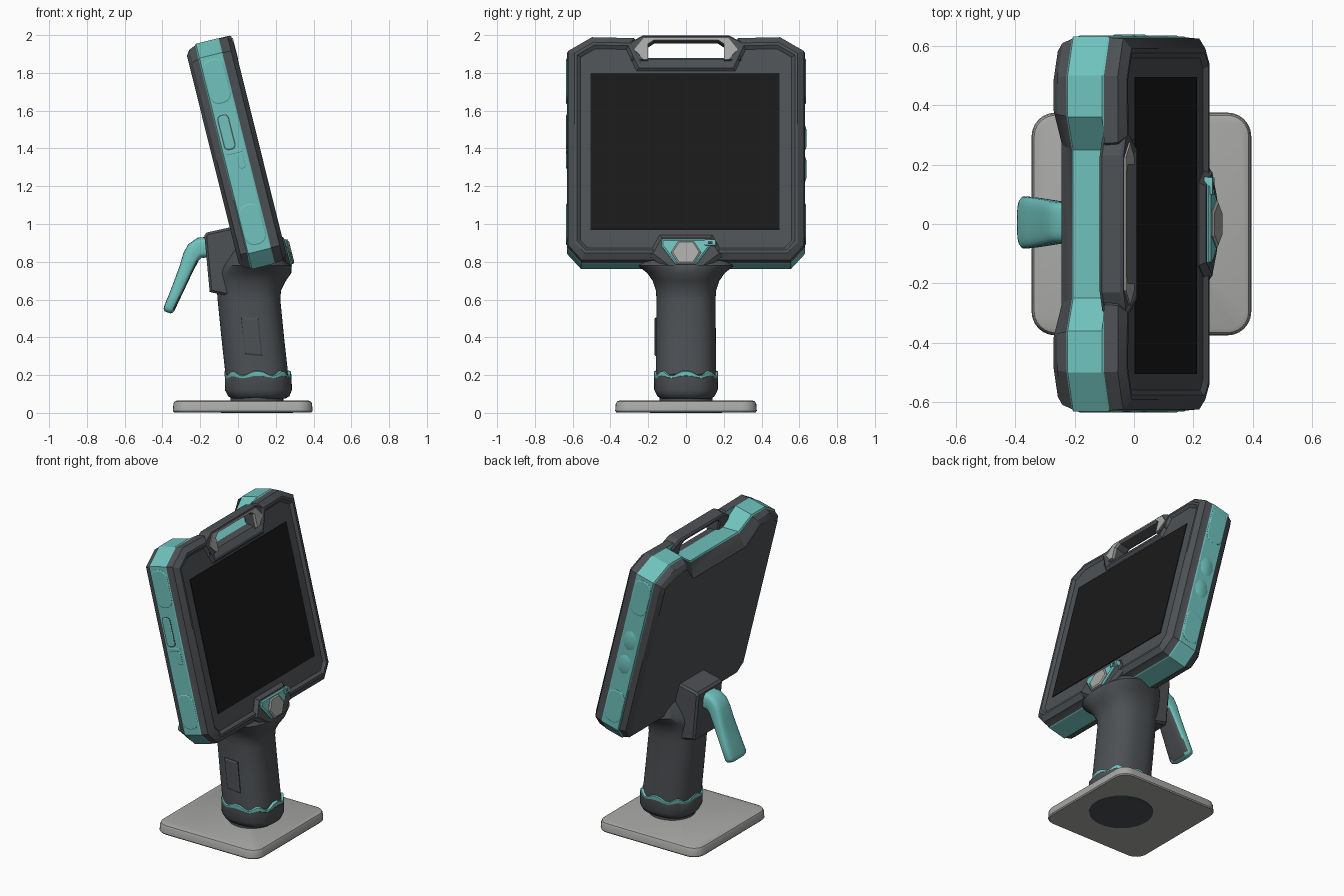
import bpy, bmesh, math
from mathutils import Matrix, Vector

if "Cube" in bpy.data.objects:
    bpy.data.objects.remove(bpy.data.objects["Cube"])


def material(name, rgb):
    m = bpy.data.materials.new(name)
    m.diffuse_color = (*rgb, 1)
    m.use_nodes = True
    m.node_tree.nodes["Principled BSDF"].inputs["Base Color"].default_value = m.diffuse_color
    return m


DARK = material("dark_grey", (0.075, 0.082, 0.089))
TEAL = material("teal", (0.16, 0.54, 0.51))
SILVER = material("light_grey", (0.39, 0.39, 0.38))
BLACK = material("screen_black", (0.010, 0.010, 0.010))

# Frames: tablet (across, up, out of screen), its two sides, and the x-z plane
A = math.radians(14)
Y = Vector((0, 1, 0))
U = Vector((-math.sin(A), 0, math.cos(A)))
W = Vector((math.cos(A), 0, math.sin(A)))


def frame(a, b, c):
    return Matrix((a, b, c)).transposed()


TABLET = frame(Y, U, W)
SIDE = {s: frame(-s * W, U, s * Y) for s in (-1, 1)}
FRONT = frame(Vector((1, 0, 0)), Vector((0, 0, 1)), -Y)
FLAT = Matrix.Identity(3)


def loft(name, rings, mats, bands=None, rule=None, angle=30):
    """Skin a list of equal-length rings; bands gives material per strip."""
    bm = bmesh.new()
    vr = [[bm.verts.new(p) for p in r] for r in rings]
    n = len(vr[0])
    for k in range(len(vr) - 1):
        for i in range(n):
            j = (i + 1) % n
            f = bm.faces.new((vr[k][i], vr[k][j], vr[k + 1][j], vr[k + 1][i]))
            f.material_index = bands[k] if bands else 0
    bm.faces.new(vr[0][::-1])
    bm.faces.new(vr[-1])
    bmesh.ops.recalc_face_normals(bm, faces=bm.faces[:])
    if rule:
        for f in bm.faces:
            f.material_index = rule(f)
    me = bpy.data.meshes.new(name)
    bm.to_mesh(me)
    bm.free()
    ob = bpy.data.objects.new(name, me)
    bpy.context.collection.objects.link(ob)
    for m in mats:
        me.materials.append(m)
    bpy.ops.object.select_all(action='DESELECT')
    ob.select_set(True)
    bpy.context.view_layer.objects.active = ob
    bpy.ops.object.shade_smooth_by_angle(angle=math.radians(angle))
    return ob


def inset(poly, d):
    """Mitred inset of a counter-clockwise outline."""
    out = []
    for i, p in enumerate(poly):
        p, a, b = Vector(p), Vector(poly[i - 1]), Vector(poly[(i + 1) % len(poly)])
        e, f = (p - a).normalized(), (b - p).normalized()
        n1, n2 = Vector((-e.y, e.x)), Vector((-f.y, f.x))
        out.append(p + (n1 + n2) * (d / (1 + n1.dot(n2))))
    return out


def prism(name, poly, sections, mats, fr=TABLET, bands=None, angle=25):
    """Stack insets (height, inset) of an outline, or of an outline per height."""
    rings = [[fr @ Vector((p.x, p.y, c)) for p in inset(poly(c) if callable(poly) else poly, d)]
             for c, d in sections]
    return loft(name, rings, mats, bands, angle=angle)


def mirror(half):
    return half + [(-x, y) for x, y in reversed(half)]


def round_rect(cx, cy, hx, hy, r, n=6):
    pts = []
    for q, (sx, sy) in enumerate(((1, 1), (-1, 1), (-1, -1), (1, -1))):
        for k in range(n + 1):
            t = math.pi / 2 * (q + k / n)
            pts.append((cx + sx * (hx - r) + r * math.cos(t), cy + sy * (hy - r) + r * math.sin(t)))
    return pts


def oval(n, cx, cy, rx, ry):
    return [(cx + rx * math.cos(2 * math.pi * k / n), cy + ry * math.sin(2 * math.pi * k / n)) for k in range(n)]


def squircle(t, e=0.8):
    c, s = math.cos(t), math.sin(t)
    return math.copysign(abs(c) ** e, c), math.copysign(abs(s) ** e, s)


# Stand: base plate with a round foot below it
prism("base_plate", round_rect(0.025, 0, 0.37, 0.375, 0.08),
      [(0.003, 0.006), (0.01, 0), (0.048, 0.003), (0.06, 0.009), (0.065, 0.022)], [SILVER], FLAT, angle=40)
prism("base_foot", oval(40, 0.1, 0, 0.19, 0.19), [(0, 0), (0.006, 0)], [DARK], FLAT)
prism("grip_foot", oval(40, 0.1, 0, 0.14, 0.14), [(0.06, 0), (0.085, 0)], [DARK], FLAT)


# Grip: stacked rounded sections (z, centre x, radius x, radius y, wave)
def stack(name, rows, mat, n=64):
    rings = []
    for z, cx, rx, ry, wave in rows:
        ring = []
        for k in range(n):
            t = 2 * math.pi * k / n
            c, s = squircle(t)
            ring.append((cx + rx * c, ry * s, z + wave * math.cos(8 * t)))
        rings.append(ring)
    return loft(name, rings, [mat], angle=40)


stack("grip", [(0.2, 0.1, 0.166, 0.16, 0), (0.4, 0.078, 0.166, 0.158, 0), (0.6, 0.058, 0.166, 0.156, 0),
               (0.65, 0.058, 0.17, 0.16, 0), (0.7, 0.07, 0.184, 0.177, 0), (0.74, 0.085, 0.197, 0.205, 0),
               (0.78, 0.1, 0.185, 0.255, 0), (0.86, 0.1, 0.13, 0.24, 0)], DARK)
stack("grip_cup", [(0.075, 0.11, 0.14, 0.13, 0), (0.088, 0.11, 0.162, 0.152, 0), (0.12, 0.108, 0.177, 0.168, 0),
                   (0.19, 0.107, 0.177, 0.17, 0.006), (0.205, 0.106, 0.165, 0.158, 0.006)], DARK)
stack("grip_scallop_band", [(0.16, 0.106, 0.165, 0.16, 0), (0.19, 0.106, 0.177, 0.17, 0.006),
                            (0.207, 0.104, 0.176, 0.17, 0.013), (0.212, 0.102, 0.16, 0.155, 0.013)], TEAL)
prism("grip_side_panel", [(0.035, 0.31), (0.13, 0.3), (0.11, 0.5), (0.015, 0.505)],
      [(0.12, 0), (0.162, 0), (0.167, 0.008)], [DARK], FRONT)

# Hinge block behind the tablet
prism("hinge_block", [(-0.15, 0.64), (0.04, 0.6), (0.09, 0.9), (-0.03, 0.985), (-0.165, 0.955), (-0.178, 0.94)],
      [(-0.13, 0.012), (-0.118, 0), (0.118, 0), (0.13, 0.012)], [DARK], FRONT)

# Lever: swept rounded section (x, z, half thickness, half width), dark inner face
path = [(-0.15, 0.878, 0.055, 0.065), (-0.2, 0.874, 0.055, 0.066), (-0.228, 0.858, 0.05, 0.068),
        (-0.249, 0.825, 0.045, 0.07), (-0.275, 0.76, 0.038, 0.075), (-0.33, 0.63, 0.032, 0.084),
        (-0.363, 0.555, 0.03, 0.088), (-0.37, 0.54, 0.026, 0.08), (-0.373, 0.532, 0.016, 0.06)]
rings = []
for i, (x, z, th, hw) in enumerate(path):
    a, b = path[max(i - 1, 0)], path[min(i + 1, len(path) - 1)]
    t = Vector((b[0] - a[0], 0, b[1] - a[1])).normalized()
    nrm = Vector((-t.z, 0, t.x))
    ring = []
    for k in range(28):
        c, s = squircle(2 * math.pi * k / 28, 0.55)
        ring.append(Vector((x, 0.005, z)) + nrm * th * c + Y * hw * s)
    rings.append(ring)
loft("lever", rings, [TEAL, DARK], rule=lambda f: int(f.normal.x > 0.75), angle=50)


# Tablet body: chamfered outline; the top notch has a level floor, a sloping
# finger recess at the back and a narrow hole through the front bezel
def outline(w):
    floor = (1.88 - math.sin(A) * w) / math.cos(A) - (0.05 if w < 0.23 else 0)
    notch = [(0.36, 1.95), (0.25, floor)] if w < 0.378 else [(0.27, 1.945), (0.215, floor)]
    half = [(0.555, 0.72), (0.631, 0.805), (0.631, 1.872), (0.5, 1.95)] + notch
    return mirror(half)


prism("tablet_body", outline,
      [(0.195, 0.05), (0.215, 0.022), (0.25, 0.008), (0.256, 0), (0.375, 0), (0.381, 0.003),
       (0.428, 0.007), (0.452, 0.04), (0.452, 0.055), (0.437, 0.072)],
      [DARK, TEAL], bands=[0, 0, 1, 1, 1, 0, 0, 0, 0])
prism("screen", [(-0.505, 0.893), (0.495, 0.893), (0.495, 1.745), (-0.505, 1.745)],
      [(0.42, 0), (0.441, 0)], [BLACK])

# Carry handle arch and its light grey trim
slot = [(-0.2, 1.9), (-0.17, 1.921), (0.17, 1.921), (0.2, 1.9)]
arch = mirror([(0.2, 1.81), (0.29, 1.81), (0.3, 1.91), (0.23, 1.949)])
prism("handle_arch", arch + slot, [(0.365, 0.008), (0.375, 0), (0.438, 0), (0.448, 0.006)], [DARK])
trim = mirror([(0.2, 1.815), (0.225, 1.815), (0.275, 1.87), (0.225, 1.934)])
prism("handle_trim", trim + slot, [(0.4, 0.001), (0.454, 0.001)], [SILVER])

# Chin with the main button
prism("chin", mirror([(0.1, 0.672), (0.2, 0.75), (0.14, 0.86)]),
      [(0.33, 0.005), (0.44, 0), (0.46, 0.02)], [DARK])
prism("button_surround", mirror([(0.055, 0.695), (0.13, 0.795), (0.13, 0.832)]),
      [(0.44, 0), (0.466, 0), (0.473, 0.008)], [TEAL])
prism("main_button", oval(6, 0, 0.757, 0.08, 0.072), [(0.45, 0), (0.476, 0), (0.482, 0.008)], [SILVER])
prism("small_key", round_rect(0.128, 0.812, 0.032, 0.018, 0.005, 2), [(0.45, 0), (0.478, 0.003)], [TEAL])
prism("small_key_mark", round_rect(0.128, 0.812, 0.012, 0.006, 0.002, 2), [(0.475, 0), (0.48, 0)], [DARK])

# Side pads, port covers and buttons
for s, label in ((-1, "front"), (1, "rear")):
    for k, (lo, hi) in enumerate(((0.84, 1.06), (1.61, 1.85))):
        prism(f"{label}_side_pad_{k}", round_rect(-s * 0.316, (lo + hi) / 2, 0.058, (hi - lo) / 2, 0.05),
              [(0.62, 0), (0.632, 0), (0.635, 0.006)], [TEAL], SIDE[s])
prism("port_groove", round_rect(0.3, 1.456, 0.032, 0.096, 0.026), [(0.61, 0), (0.6325, 0)], [DARK], SIDE[-1])
for name, box in (("port_cover", (0.3, 1.456, 0.026, 0.09, 0.02)), ("port_bar", (0.316, 1.345, 0.045, 0.009, 0.008)),
                  ("port_latch", (0.338, 1.29, 0.018, 0.04, 0.015))):
    prism(name, round_rect(*box), [(0.61, 0), (0.633, 0), (0.635, 0.003)], [TEAL], SIDE[-1])
for k, u in enumerate((1.25, 1.42)):
    prism(f"side_button_{k}", oval(8, -0.318, u, 0.05, 0.07), [(0.61, 0), (0.63, 0), (0.638, 0.02)], [TEAL], SIDE[1])
